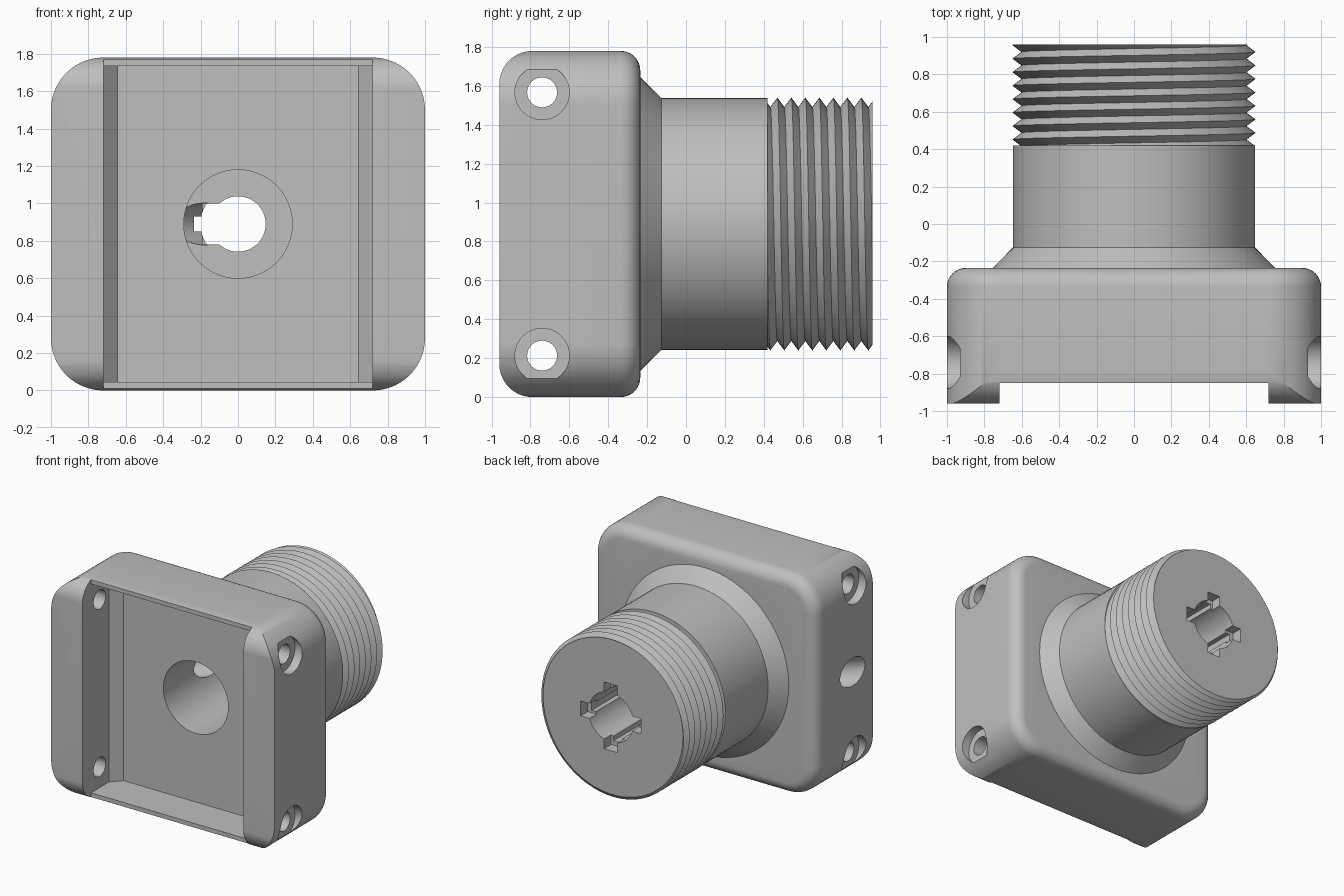
import bpy, bmesh
from math import sin, cos, pi, floor
from mathutils import Vector

if "Cube" in bpy.data.objects:
    bpy.data.objects.remove(bpy.data.objects["Cube"])

MID = 0.89          # height of the neck axis
TOP = 1.78          # height of the housing
BACK = -0.235       # rear face of the housing
THREAD_START, THREAD_END = 0.42, 0.96

grey = bpy.data.materials.new("plain grey")
grey.use_nodes = True
grey.diffuse_color = (0.52, 0.52, 0.52, 1)
grey.node_tree.nodes["Principled BSDF"].inputs["Base Color"].default_value = grey.diffuse_color


def finish(name, bm):
    bmesh.ops.recalc_face_normals(bm, faces=bm.faces[:])
    mesh = bpy.data.meshes.new(name)
    bm.to_mesh(mesh)
    bm.free()
    mesh.materials.append(grey)
    ob = bpy.data.objects.new(name, mesh)
    bpy.context.collection.objects.link(ob)
    return ob


def prism(name, pts, along, bevel=0):
    """Extrude a closed outline; optionally round its far rim."""
    bm = bmesh.new()
    face = bm.faces.new([bm.verts.new(p) for p in pts])
    ext = bmesh.ops.extrude_face_region(bm, geom=[face], use_keep_orig=True)["geom"]
    moved = [g for g in ext if isinstance(g, bmesh.types.BMVert)]
    bmesh.ops.translate(bm, verts=moved, vec=along)
    if bevel:
        rim = [e for e in bm.edges if all(v in moved for v in e.verts)]
        bmesh.ops.bevel(bm, geom=rim, offset=bevel, segments=8, profile=0.5, affect="EDGES")
    return finish(name, bm)


def box(name, lo, hi):
    pts = [(x, lo[1], z) for x, z in ((lo[0], lo[2]), (hi[0], lo[2]), (hi[0], hi[2]), (lo[0], hi[2]))]
    return prism(name, pts, (0, hi[1] - lo[1], 0))


def rod(name, start, end, radius, sides=64):
    start, end = Vector(start), Vector(end)
    axis = end - start
    bm = bmesh.new()
    bmesh.ops.create_cone(bm, cap_ends=True, segments=sides, radius1=radius, radius2=radius, depth=axis.length)
    bm.transform(axis.to_track_quat("Z", "Y").to_matrix().to_4x4())
    bmesh.ops.translate(bm, verts=bm.verts[:], vec=(start + end) / 2)
    return finish(name, bm)


def arc(cx, cy, r, first, steps=14):
    return [(cx + r * cos(first + i * pi / 2 / steps), cy + r * sin(first + i * pi / 2 / steps))
            for i in range(steps + 1)]


def combine(ob, other, operation):
    mod = ob.modifiers.new(operation.lower(), "BOOLEAN")
    mod.operation, mod.solver, mod.object = operation, "EXACT", other
    bpy.ops.object.select_all(action="DESELECT")
    bpy.context.view_layer.objects.active = ob
    ob.select_set(True)
    bpy.ops.object.modifier_apply(modifier=mod.name)
    bpy.data.objects.remove(other)


def smooth(ob):
    bpy.ops.object.select_all(action="DESELECT")
    bpy.context.view_layer.objects.active = ob
    ob.select_set(True)
    bpy.ops.object.shade_smooth_by_angle(angle=0.5)


# Housing block: rounded corners, rounded rear rim
R = 0.28
outline = (arc(1 - R, TOP - R, R, 0) + arc(R - 1, TOP - R, R, pi / 2)
           + arc(R - 1, R, R, pi) + arc(1 - R, R, R, 1.5 * pi))
housing = prism("housing", [(x, -0.96, z) for x, z in outline], (0, BACK + 0.96, 0), bevel=0.1)

# Round the upper and lower front edges
F = 0.17
side = ([(0.5, -0.01), (0.5, TOP + 0.01), (F - 0.96, TOP + 0.01)]
        + arc(F - 0.96, TOP - F, F, pi / 2) + arc(F - 0.96, F, F, pi) + [(F - 0.96, -0.01)])
combine(housing, prism("front_rounding", [(-1.2, y, z) for y, z in side], (2.4, 0, 0)), "INTERSECT")

# Neck: turned profile with a flared foot
bm = bmesh.new()
rings = []
profile = [(-0.3, 0.755), (BACK, 0.755), (-0.125, 0.647), (THREAD_START, 0.647),
           (THREAD_START, 0.59), (THREAD_END, 0.59)]
SIDES = 96
for y, r in profile:
    rings.append([bm.verts.new((-r * cos(2 * pi * i / SIDES), y, MID + r * sin(2 * pi * i / SIDES)))
                  for i in range(SIDES)])
for a, b in zip(rings, rings[1:]):
    for i in range(SIDES):
        j = (i + 1) % SIDES
        bm.faces.new((a[i], a[j], b[j], b[i]))
bm.faces.new(rings[0])
bm.faces.new(rings[-1])
combine(housing, finish("neck", bm), "UNION")

# Front recess between the two side rails
tray = [(-0.72, -1.1), (-0.72, -0.62), (-0.645, -0.54), (0.645, -0.54), (0.72, -0.62), (0.72, -1.1)]
cutters = [
    box("rail_gap", (-0.72, -1.2, -0.1), (0.72, -0.85, TOP + 0.1)),
    prism("tray", [(x, y, 0.045) for x, y in tray], (0, 0, TOP - 0.09)),
]

# Screw holes through the rails with shallow counterbores
for z in (0.213, 1.567):
    cutters.append(rod("screw_hole", (-1.1, -0.74, z), (1.1, -0.74, z), 0.077, 40))
    for s in (-1, 1):
        cutters.append(rod("counterbore", (s * 0.93, -0.74, z), (s * 1.1, -0.74, z), 0.14, 48))

# Front bore, centre hole, rear socket and slanted side passage
cutters += [
    rod("front_bore", (0, -0.7, MID), (0, 0.12, MID), 0.29),
    rod("centre_hole", (0, 0, MID), (0, 0.4, MID), 0.148),
    rod("socket", (0, 0.2, MID), (0, 1.1, MID), 0.2),
    rod("side_passage", (-1.2, -0.9, MID), (-0.1, 0.2, MID), 0.112, 48),
    box("web_notch", (-0.19, 0.05, MID - 0.11), (0, 0.3, MID + 0.11)),
    box("web_key", (-0.235, 0.05, MID - 0.04), (0, 0.3, MID + 0.04)),
]
# Socket slots, widened at the mouth
for reach, half, depth in ((0.235, 0.04, 0.2), (0.27, 0.06, 0.87)):
    cutters.append(box("slot_x", (-reach, depth, MID - half), (reach, 1.1, MID + half)))
    cutters.append(box("slot_z", (-half, depth, MID - reach), (half, 1.1, MID + reach)))
for cutter in cutters:
    combine(housing, cutter, "DIFFERENCE")
smooth(housing)

# Helical thread: crest and root rows follow the angle, trimmed at both ends
PITCH, CREST, ROOT, CORE = 0.072, 0.65, 0.602, 0.59
OFFSET = 0.44


def thread_radius(y, turn):
    t = (y - THREAD_START) / PITCH - OFFSET - turn
    t -= floor(t)
    return ROOT + (CREST - ROOT) * abs(1 - 2 * t)


bm = bmesh.new()
columns = []
for i in range(SIDES + 1):
    turn = i / SIDES
    spots = [(THREAD_START, CORE)]
    for row in range(-6, 20):
        y = THREAD_START + PITCH * (OFFSET + turn + row / 2)
        y = min(max(y, THREAD_START), THREAD_END)
        spots.append((y, thread_radius(y + 1e-9, turn)))
    spots.append((THREAD_END, CORE))
    a = 2 * pi * turn
    columns.append([bm.verts.new((-r * cos(a), y, MID + r * sin(a))) for y, r in spots])
for a, b in zip(columns, columns[1:]):
    for k in range(len(a)):
        n = (k + 1) % len(a)
        bm.faces.new((a[k], b[k], b[n], a[n]))
bmesh.ops.remove_doubles(bm, verts=bm.verts[:], dist=1e-5)
smooth(finish("thread", bm))
